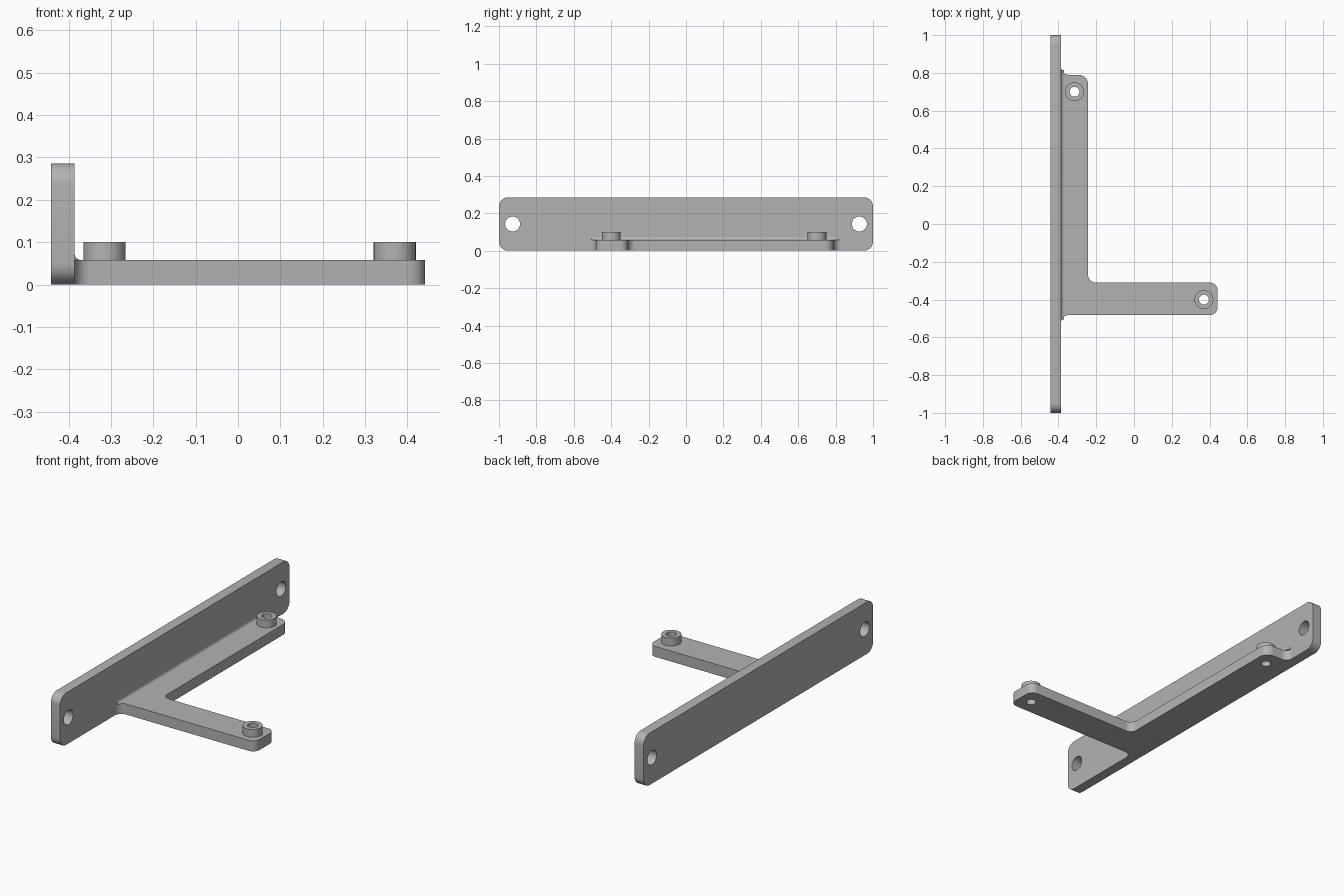
import bpy, bmesh
from math import pi, sin, cos, tan, radians
from mathutils import Matrix, Vector

cube = bpy.data.objects.get("Cube")
if cube:
    bpy.data.objects.remove(cube, do_unlink=True)

grey = bpy.data.materials.new("plain grey")
grey.use_nodes = True
colour = (0.45, 0.45, 0.45, 1)
grey.diffuse_color = colour
grey.node_tree.nodes["Principled BSDF"].inputs["Base Color"].default_value = colour


def circle(x, y, r, n=32):
    return [Vector((x + r * cos(2 * pi * i / n), y + r * sin(2 * pi * i / n))) for i in range(n)]


def rounded(corners, steps=8):
    """Outline from (x, y, radius) corners, each rounded by an arc."""
    out = []
    for i, (x, y, r) in enumerate(corners):
        p = Vector((x, y))
        if r == 0:
            out.append(p)
            continue
        a = (Vector(corners[i - 1][:2]) - p).normalized()
        b = (Vector(corners[(i + 1) % len(corners)][:2]) - p).normalized()
        half = a.angle(b) / 2
        centre = p + (a + b).normalized() * (r / sin(half))
        start = p + a * (r / tan(half)) - centre
        end = p + b * (r / tan(half)) - centre
        sweep = start.angle_signed(end)
        for k in range(steps + 1):
            t = -sweep * k / steps
            out.append(centre + Matrix.Rotation(t, 2) @ start)
    return out


def prism(name, loops, depth, matrix):
    """Extrude an outline (first loop) with holes (other loops)."""
    bm = bmesh.new()
    edges = []
    for loop in loops:
        vs = [bm.verts.new((p.x, p.y, 0)) for p in loop]
        edges += [bm.edges.new((vs[i - 1], vs[i])) for i in range(len(vs))]
    bmesh.ops.triangle_fill(bm, edges=edges, use_beauty=True)
    top = bmesh.ops.extrude_face_region(bm, geom=bm.faces[:], use_keep_orig=True)["geom"]
    verts = [g for g in top if isinstance(g, bmesh.types.BMVert)]
    bmesh.ops.translate(bm, verts=verts, vec=(0, 0, depth))
    bmesh.ops.transform(bm, matrix=matrix, verts=bm.verts[:])
    bmesh.ops.recalc_face_normals(bm, faces=bm.faces[:])
    mesh = bpy.data.meshes.new(name)
    bm.to_mesh(mesh)
    bm.free()
    mesh.materials.append(grey)
    ob = bpy.data.objects.new(name, mesh)
    bpy.context.collection.objects.link(ob)
    bpy.ops.object.select_all(action='DESELECT')
    ob.select_set(True)
    bpy.context.view_layer.objects.active = ob
    bpy.ops.object.shade_smooth_by_angle(angle=radians(30))
    return ob


back, inner, tip = -0.442, -0.386, 0.442
height, thick, boss_top = 0.286, 0.058, 0.101
bosses = {"rear_boss": (-0.315, 0.70), "front_boss": (0.37, -0.40)}
bore = 0.026

# Upright mounting plate with a screw hole at each end
plate = rounded([(-1, 0, 0.05), (1, 0, 0.05), (1, height, 0.05), (-1, height, 0.05)])
holes = [circle(s * 0.927, height / 2, 0.04) for s in (-1, 1)]
to_side = Matrix(((0, 0, 1, back), (1, 0, 0, 0), (0, 1, 0, 0), (0, 0, 0, 1)))
prism("mounting_plate", [plate] + holes, inner - back, to_side)

# Flat L-shaped bracket, flared where it meets the plate
flare = 0.04
bracket = rounded([
    (inner, -0.482 - flare, 0), (inner + 0.001, -0.482, flare), (tip, -0.482, 0.04),
    (tip, -0.31, 0.04), (-0.243, -0.31, 0.04), (-0.243, 0.79, 0.05),
    (inner + 0.001, 0.79, flare), (inner, 0.79 + flare, 0)])
prism("bracket", [bracket] + [circle(x, y, bore) for x, y in bosses.values()],
      thick, Matrix())

# Hollow bosses
for name, (x, y) in bosses.items():
    prism(name, [circle(x, y, 0.05), circle(x, y, bore)], boss_top - thick,
          Matrix.Translation((0, 0, thick)))

# Small concave weld along the plate
r = 0.016
weld = [Vector((inner, thick))] + [
    Vector((inner + r - r * sin(t), thick + r - r * cos(t)))
    for t in (pi / 2 * k / 6 for k in range(7))]
prism("weld_fillet", [weld], 1.32,
      Matrix.Translation((0, 0.815, 0)) @ Matrix.Rotation(pi / 2, 4, 'X'))
